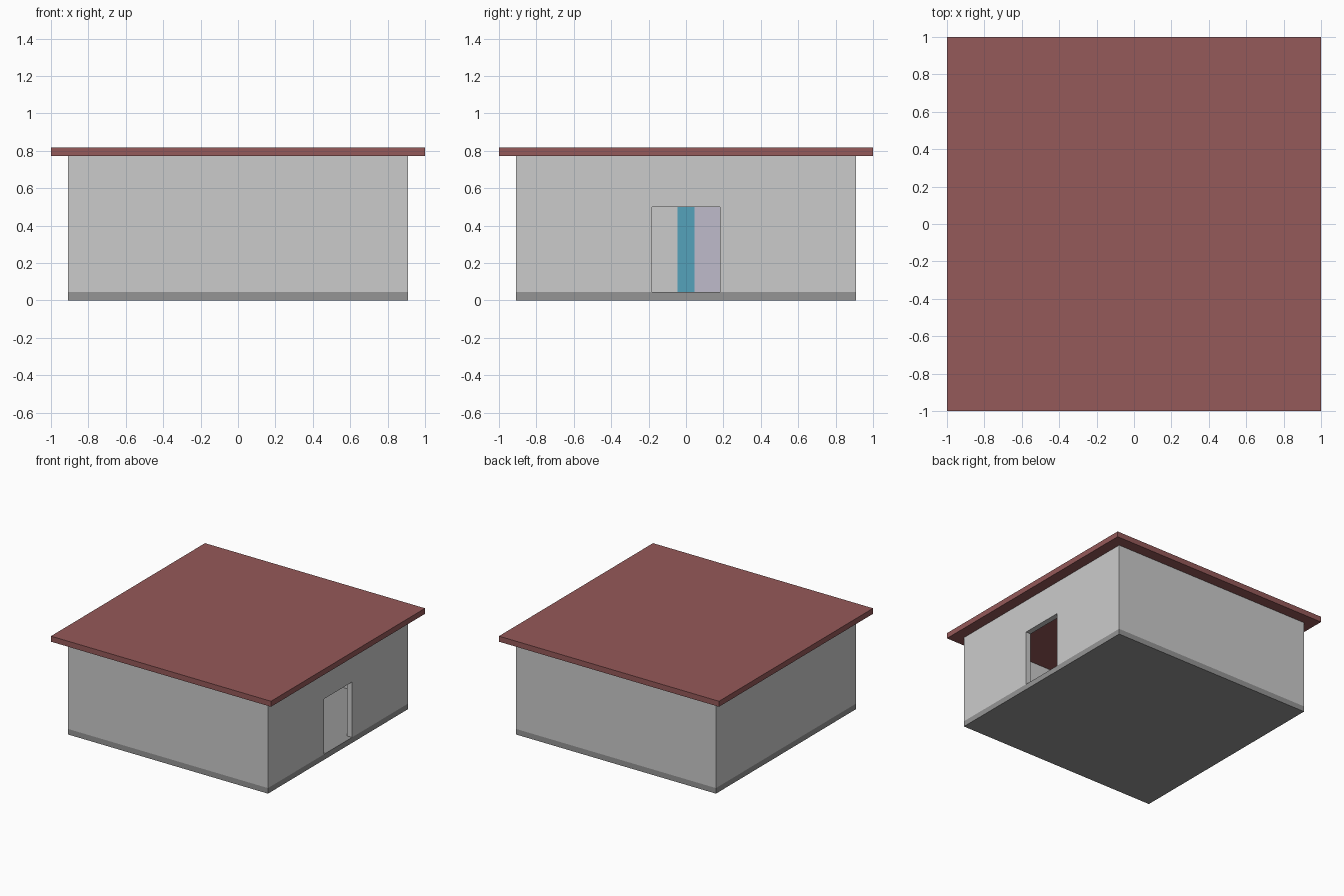
import bpy

if "Cube" in bpy.data.objects:
    bpy.data.objects.remove(bpy.data.objects["Cube"])

U = 1 / 22            # building module: wall and slab thickness
HALF = 20 * U         # half width of the house
Z0, Z1 = U, 17 * U    # wall bottom and top


def material(name, rgb):
    m = bpy.data.materials.new(name)
    m.diffuse_color = (*rgb, 1)
    m.use_nodes = True
    m.node_tree.nodes["Principled BSDF"].inputs["Base Color"].default_value = m.diffuse_color
    return m


def box(name, lo, hi, mat=None):
    """Axis-aligned box between two corners."""
    bpy.ops.mesh.primitive_cube_add(size=1, location=[(a + b) / 2 for a, b in zip(lo, hi)])
    ob = bpy.context.object
    ob.name = name
    ob.scale = [b - a for a, b in zip(lo, hi)]
    bpy.ops.object.transform_apply(location=False, rotation=False, scale=True)
    if mat:
        ob.data.materials.append(mat)
    return ob


def cut(target, cutter):
    mod = target.modifiers.new("cut", 'BOOLEAN')
    mod.operation = 'DIFFERENCE'
    mod.solver = 'EXACT'
    mod.object = cutter
    bpy.context.view_layer.objects.active = target
    bpy.ops.object.modifier_apply(modifier=mod.name)
    bpy.data.objects.remove(cutter)


red = material("roof_red", (0.30, 0.10, 0.10))
dark = material("base_grey", (0.30, 0.30, 0.30))
blue = material("partition_blue", (0.09, 0.36, 0.50))
lavender = material("partition_lavender", (0.52, 0.50, 0.60))

# Floor slab and overhanging flat roof
box("floor_slab", (-HALF, -HALF, 0), (HALF, HALF, Z0), dark)
box("roof", (-1, -1, Z1), (1, 1, Z1 + U), red)

# Outer walls: hollow shell with a doorway on the right side
inner = HALF - U
walls = box("outer_walls", (-HALF, -HALF, Z0), (HALF, HALF, Z1))
cut(walls, box("room_cutter", (-inner, -inner, -0.1), (inner, inner, 1)))
cut(walls, box("door_cutter", (inner - U, -4 * U, -0.1), (HALF + U, 4 * U, 11 * U)))

# Inner partitions: cross wall in two colours, split by the blue dividing wall
box("partition_front", (0, -inner, Z0), (2 * U, -U, Z1))
box("partition_back", (0, U, Z0), (2 * U, inner, Z1), lavender)
box("dividing_wall", (-inner, -U, Z0), (2 * U, U, Z1), blue)
